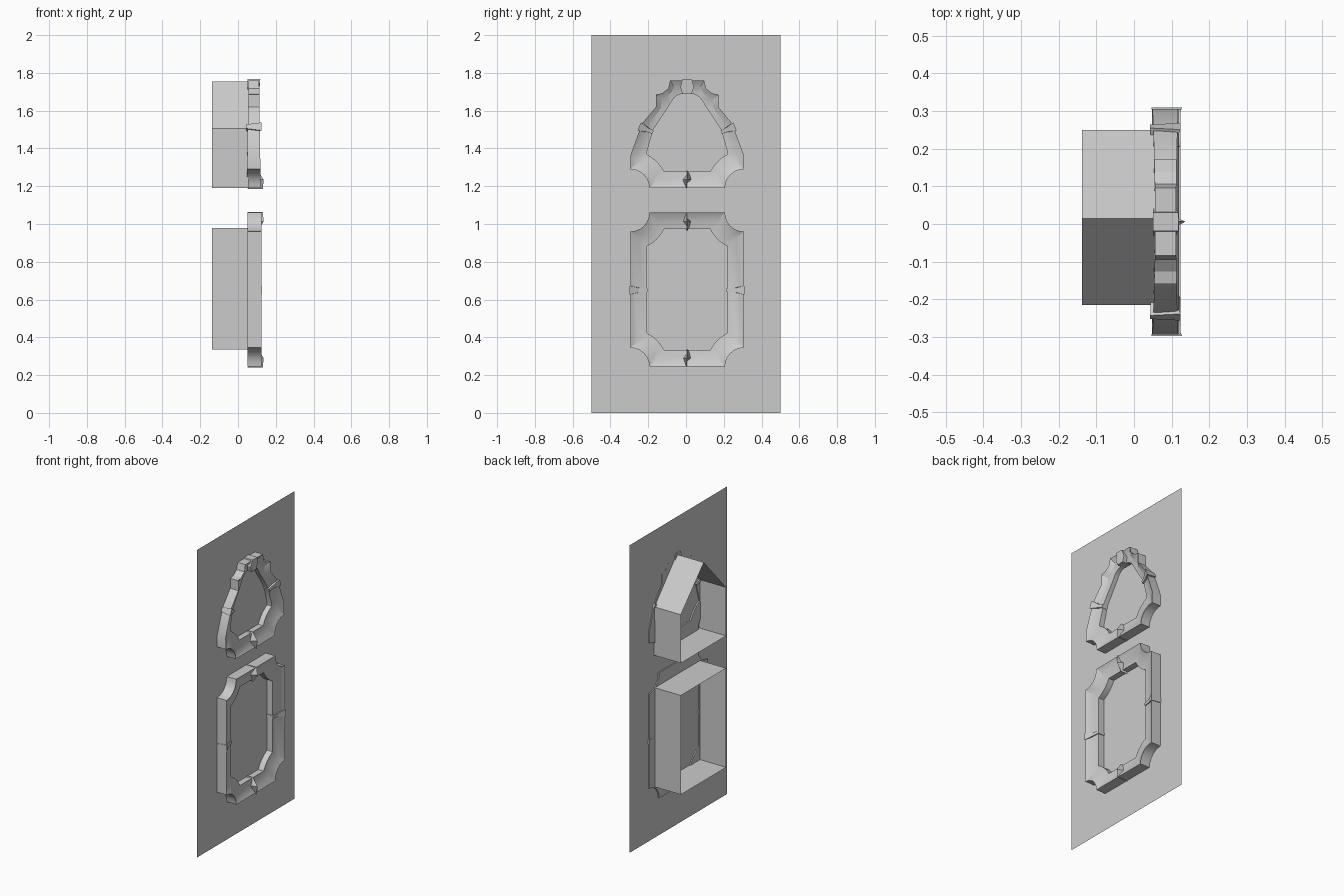
import bpy, bmesh
from math import cos, sin, radians, hypot
from mathutils import Vector

if "Cube" in bpy.data.objects:
    bpy.data.objects.remove(bpy.data.objects["Cube"])

CY = 0.006      # frames' centre line in y
PLANE = 0.056   # x of the flat door sheet


def make(name, verts, faces, smooth=False):
    mesh = bpy.data.meshes.new(name)
    mesh.from_pydata(verts, [], faces)
    bm = bmesh.new()
    bm.from_mesh(mesh)
    bmesh.ops.remove_doubles(bm, verts=bm.verts, dist=1e-5)
    bmesh.ops.recalc_face_normals(bm, faces=bm.faces)
    bm.to_mesh(mesh)
    bm.free()
    ob = bpy.data.objects.new(name, mesh)
    bpy.context.collection.objects.link(ob)
    if smooth:
        bpy.ops.object.select_all(action='DESELECT')
        ob.select_set(True)
        bpy.context.view_layer.objects.active = ob
        bpy.ops.object.shade_smooth_by_angle(angle=radians(25))
    return ob


def loft(rings, closed=True):
    """Join equal rings of points with quads."""
    n, m = len(rings), len(rings[0])
    verts = [p for r in rings for p in r]
    faces = [(i * m + j, i * m + (j + 1) % m,
              (i + 1) % n * m + (j + 1) % m, (i + 1) % n * m + j)
             for i in range(n if closed else n - 1) for j in range(m)]
    return verts, faces


def scoop(cy, cz, sz, n=6):
    """Hollow corner: (outer, inner) points of two arcs about the corner."""
    out = []
    for i in range(n + 1):
        a, b = radians(90 * i / n), radians(26 + 38 * i / n)
        out.append(((cy - 0.1 * cos(a), cz + sz * 0.1 * sin(a)),
                    (cy - 0.198 * cos(b), cz + sz * 0.198 * sin(b))))
    return out


def frame(name, half, lift):
    """Moulding from one half outline, mirrored in y."""
    mirror = [((-o[0], o[1]), (-i[0], i[1])) for o, i in reversed(half)]
    pts = half + [p for p in mirror if abs(p[0][0]) > 1e-6]
    # cross-section: (fraction outer to inner, x)
    section = [(0, 0.049), (0, 0.124), (0.47, 0.102), (1, 0.095), (1, 0.049)]
    rings = []
    for o, i in pts:
        ring = []
        for f, x in section:
            y, z = o[0] + (i[0] - o[0]) * f, o[1] + (i[1] - o[1]) * f
            ring.append((x + lift(x, o[1]), y + CY, z))
        rings.append(ring)
    make(name, *loft(rings), smooth=True)


def strap(name, outer, inner, x_drop=0.0):
    """Flared clip wrapped over the moulding from outer to inner point."""
    dy, dz = inner[0] - outer[0], inner[1] - outer[1]
    l = hypot(dy, dz)
    dy, dz = dy / l, dz / l
    prof = [(-0.004, 0.047, 0.012), (-0.004, 0.128, 0.023), (0.042, 0.108, 0.012),
            (l + 0.003, 0.1, 0.009), (l + 0.003, 0.05, 0.009)]
    rings = []
    for s in (-1, 1):
        rings.append([(x - x_drop, CY + outer[0] + dy * d - dz * w * s,
                       outer[1] + dz * d + dy * w * s) for d, x, w in prof])
    verts, faces = loft(rings, closed=False)
    make(name, verts, faces + [tuple(range(5)), tuple(range(5, 10))])


def diamond(name, z_out, s):
    """Pointed stud, highest toward the rim."""
    zs = [z_out, z_out + s * 0.05, z_out + s * 0.1]
    base = [(0.049, CY, zs[0]), (0.085, CY + 0.028, zs[1]),
            (0.06, CY, zs[2]), (0.085, CY - 0.028, zs[1])]
    top = [(0.131, CY, zs[0]), (0.136, CY, zs[1]), (0.104, CY, zs[2])]
    verts = base + top
    faces = [(0, 1, 5, 4), (1, 2, 6, 5), (2, 3, 5, 6), (3, 0, 4, 5), (0, 3, 2, 1)]
    make(name, verts, faces)


def tube(name, outline):
    """Open-ended recess behind the sheet."""
    make(name, *loft([[(x, y, z) for y, z in outline] for x in (-0.138, PLANE)],
                     closed=False))


# door sheet
make("door_sheet", [(PLANE, -.5, 0), (PLANE, .5, 0), (PLANE, .5, 2), (PLANE, -.5, 2)],
     [(0, 1, 2, 3)])

# lower rectangular frame with hollow corners
low = scoop(0.3, 0.245, 1)
high = scoop(0.3, 1.06, -1)
frame("lower_frame", low + high[::-1], lambda x, z: 0)

# upper arched frame
arch = scoop(0.3, 1.19, 1) + [
    ((.30, 1.365), (.212, 1.385)), ((.24, 1.53), (.18, 1.50)),
    ((.165, 1.62), (.11, 1.605)), ((.165, 1.685), (.10, 1.62)),
    ((.132, 1.692), (.085, 1.645)), ((.10, 1.717), (.07, 1.668)),
    ((.09, 1.76), (.045, 1.685)), ((0, 1.76), (0, 1.695))]


def arch_lift(x, z):
    t = (z - 1.19) / 0.57
    return -0.003 + 0.01 * t if x < 0.06 else -0.004 - 0.008 * t


frame("upper_frame", arch, arch_lift)

# side straps
for side, s in (("left", -1), ("right", 1)):
    strap("lower_strap_" + side, (s * 0.3, 0.65), (s * 0.212, 0.65))
    strap("upper_strap_" + side, (s * 0.25, 1.515), (s * 0.183, 1.487), 0.004)

# diamond studs
diamond("stud_lower_bottom", 0.24, 1)
diamond("stud_lower_top", 1.063, -1)
diamond("stud_upper_bottom", 1.185, 1)

# keystone
hexa = [(.036, 1.725), (.024, 1.767), (-.024, 1.767), (-.036, 1.725),
        (-.024, 1.688), (.024, 1.688)]
rings = [[(x + (0.006 if k and z > 1.75 else 0), CY + y, z) for y, z in hexa]
         for k, x in enumerate((0.05, 0.112))]
v, f = loft(rings, closed=False)
make("keystone", v, f + [tuple(range(6)), tuple(range(6, 12))])

# recesses behind the sheet
tube("lower_recess", [(-.215, .335), (.25, .335), (.25, .98), (-.215, .98)])
tube("upper_recess", [(-.215, 1.19), (.25, 1.19), (.25, 1.505), (.014, 1.755), (-.215, 1.505)])
